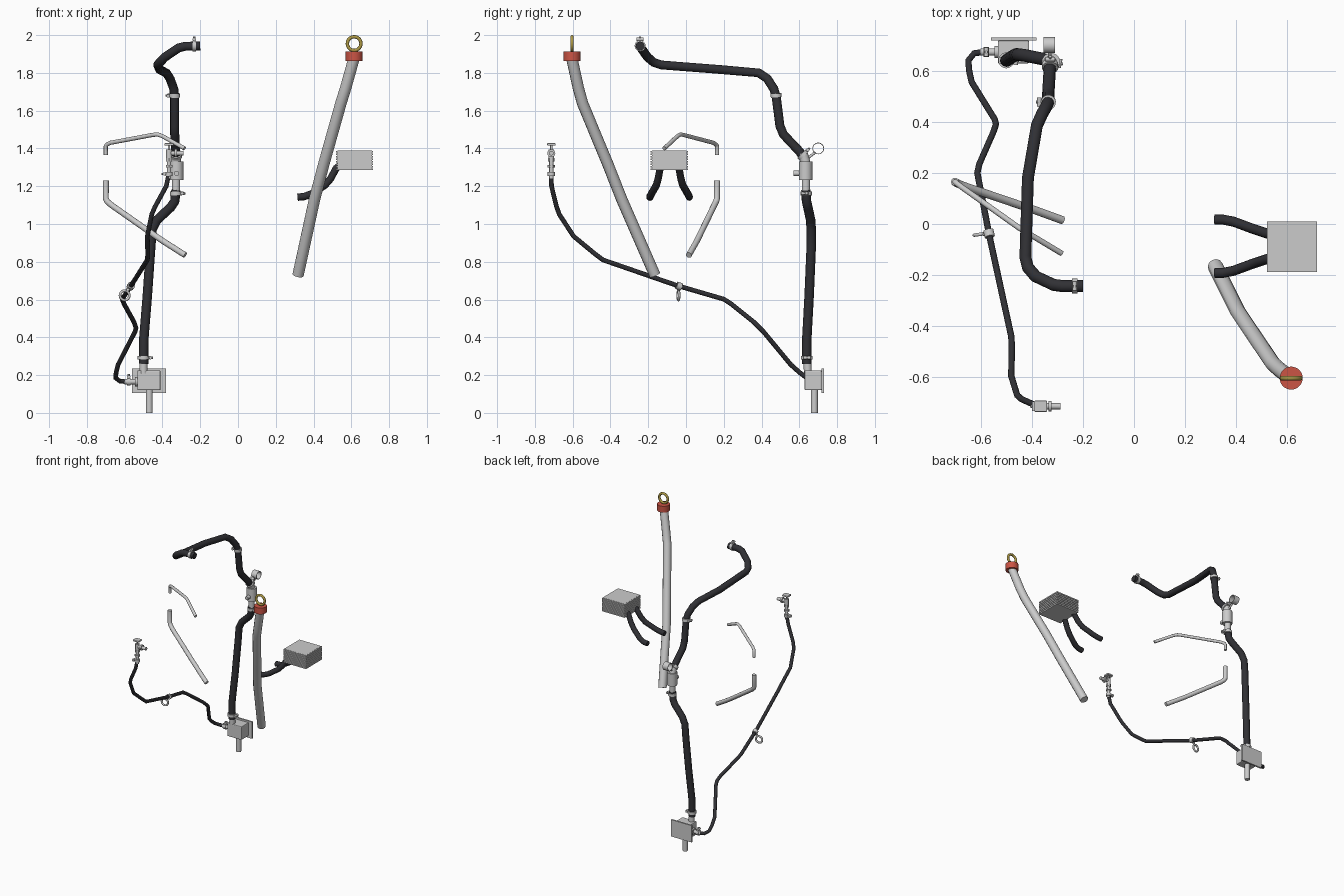
import bpy
from math import radians
from mathutils import Vector


def mat(name, col):
    m = bpy.data.materials.new(name)
    m.diffuse_color = (*col, 1)
    return m


RUBBER = mat("rubber", (0.03, 0.03, 0.035))
RED = mat("red", (0.6, 0.09, 0.06))
BRASS = mat("brass", (0.42, 0.32, 0.06))


def finish(name, m=None, smooth=True):
    o = bpy.context.object
    o.name = name
    if m:
        o.data.materials.append(m)
    if smooth:
        bpy.ops.object.shade_smooth_by_angle(angle=radians(40))
    return o


def tube(name, pts, r, m=None):
    c = bpy.data.curves.new(name, 'CURVE')
    c.dimensions = '3D'
    c.bevel_depth = r
    c.bevel_resolution = 4
    c.use_fill_caps = True
    s = c.splines.new('POLY')
    s.points.add(len(pts) - 1)
    for p, q in zip(s.points, pts):
        p.co = (*q, 1)
    o = bpy.data.objects.new(name, c)
    bpy.context.collection.objects.link(o)
    bpy.ops.object.select_all(action='DESELECT')
    o.select_set(True)
    bpy.context.view_layer.objects.active = o
    bpy.ops.object.convert(target='MESH')
    return finish(name, m)


def rod(name, a, b, r, m=None, sides=20):
    a, b = Vector(a), Vector(b)
    bpy.ops.mesh.primitive_cylinder_add(
        vertices=sides, radius=r, depth=(b - a).length, location=(a + b) / 2,
        rotation=(b - a).to_track_quat('Z', 'Y').to_euler())
    return finish(name, m)


def box(name, lo, hi, bevel=0.0):
    lo, hi = Vector(lo), Vector(hi)
    bpy.ops.mesh.primitive_cube_add(size=1, location=(lo + hi) / 2)
    o = finish(name, smooth=False)
    o.dimensions = hi - lo
    bpy.ops.object.transform_apply(location=False, rotation=False, scale=True)
    if bevel:
        b = o.modifiers.new("bevel", 'BEVEL')
        b.width, b.segments = bevel, 2
    return o


def ring(name, loc, rot, R, r, m=None):
    bpy.ops.mesh.primitive_torus_add(location=loc, rotation=rot, major_radius=R, minor_radius=r,
                                     major_segments=28, minor_segments=10)
    return finish(name, m)


def clamp(name, loc, axis, r, ear):
    # band round the hose with a screw housing on one side
    p, d, e = Vector(loc), Vector(axis).normalized(), Vector(ear).normalized()
    rod(name + "_band", p - d * 0.01, p + d * 0.01, r)
    s = d.cross(e)
    c = p + e * (r + 0.006)
    rod(name + "_screw", c - s * 0.018, c + s * 0.018, 0.009, sides=10)
    rod(name + "_ear", p + e * r, p + e * (r + 0.02), 0.006, sides=8)


# Sump box, wall plate, drain and outlets
box("pump_box", (-.533, .628, .12), (-.41, .718, .225), .006)
box("wall_plate", (-.56, .718, .105), (-.382, .73, .235))
rod("drain_pipe", (-.47, .68, 0), (-.47, .68, .13), .018)
rod("riser_stub", (-.50, .645, .21), (-.50, .642, .31), .021)
rod("side_stub", (-.52, .673, .165), (-.60, .673, .165), .014)
rod("side_flange", (-.545, .673, .165), (-.533, .673, .165), .024)

# Main hose, lower and upper runs
tube("lower_hose", [(-.50, .64, .26), (-.498, .64, .40), (-.48, .652, .62), (-.462, .663, .88),
                    (-.455, .663, .97), (-.43, .66, 1.02), (-.355, .645, 1.09),
                    (-.335, .638, 1.12), (-.328, .635, 1.18)], .025, RUBBER)
tube("upper_hose", [(-.328, .632, 1.34), (-.33, .60, 1.385), (-.335, .515, 1.475),
                    (-.335, .497, 1.52), (-.335, .478, 1.67), (-.34, .465, 1.715),
                    (-.36, .43, 1.77), (-.38, .385, 1.80), (-.415, .18, 1.818),
                    (-.425, -.13, 1.842), (-.415, -.17, 1.855), (-.385, -.205, 1.885),
                    (-.315, -.238, 1.932), (-.28, -.243, 1.941), (-.2, -.243, 1.942)], .024, RUBBER)
clamp("lower_clamp", (-.50, .64, .292), (0, 0, 1), .031, (1, 0, 0))
clamp("valve_clamp", (-.328, .636, 1.162), (0, 0, 1), .031, (1, -.2, 0))
clamp("upper_clamp", (-.335, .477, 1.68), (0, .1, -1), .029, (-1, 0, 0))
clamp("end_clamp", (-.232, -.243, 1.943), (1, 0, 0), .029, (0, 0, 1))

# Check valve with side port and gauge
rod("valve_lower_neck", (-.328, .635, 1.17), (-.328, .635, 1.24), .022)
rod("valve_body", (-.325, .633, 1.232), (-.325, .633, 1.33), .036)
rod("valve_upper_neck", (-.328, .634, 1.32), (-.328, .618, 1.375), .026)
rod("valve_port", (-.325, .61, 1.268), (-.325, .568, 1.268), .014)
clamp("valve_top_clamp", (-.328, .618, 1.365), (0, -.7, .7), .032, (0, .7, .7))
rod("gauge_stem", (-.33, .64, 1.345), (-.33, .685, 1.38), .007, sides=10)
g = rod("gauge_ring", (-.355, .70, 1.40), (-.31, .70, 1.40), .031, sides=28)
# open the gauge ring by replacing its caps with wall thickness
import bmesh
bm = bmesh.new()
bm.from_mesh(g.data)
bmesh.ops.delete(bm, geom=[f for f in bm.faces if len(f.verts) > 4], context='FACES')
bm.to_mesh(g.data)
bm.free()
g.modifiers.new("wall", 'SOLIDIFY').thickness = .004

# Thin supply hose
tube("supply_hose", [(-.585, .673, .165), (-.625, .668, .168), (-.648, .64, .185), (-.645, .60, .215),
                     (-.635, .555, .255), (-.545, .41, .43), (-.54, .39, .45), (-.55, .36, .48),
                     (-.605, .235, .58), (-.613, .20, .602), (-.565, -.05, .675), (-.48, -.44, .81),
                     (-.478, -.48, .84), (-.48, -.595, .935), (-.457, -.67, 1.05),
                     (-.44, -.685, 1.09), (-.38, -.712, 1.20), (-.367, -.713, 1.26)], .0125, RUBBER)
clamp("supply_clamp", (-.578, .673, .165), (1, 0, 0), .02, (0, 0, 1))

# Hanging clip on the supply hose
rod("clip_band", (-.57, -.025, .667), (-.564, -.05, .676), .02)
rod("clip_stem", (-.57, -.038, .665), (-.588, -.04, .645), .008, sides=10)
ring("clip_ring", (-.60, -.04, .622), (radians(90), 0, radians(8)), .025, .007)

# Hose tap
x, y = -.365, -.713
rod("tap_stem", (x, y, 1.24), (x, y, 1.36), .011)
clamp("tap_clamp", (x, y, 1.265), (0, 0, 1), .019, (-1, 0, 0))
rod("tap_collar", (x, y, 1.298), (x, y, 1.312), .02, sides=6)
rod("tap_nut", (x, y, 1.33), (x, y, 1.35), .018, sides=6)
rod("tap_body", (x, y, 1.35), (x, y, 1.395), .015)
rod("tap_spout", (x, y, 1.375), (-.288, y, 1.375), .012)
rod("tap_spout_collar", (-.335, y, 1.375), (-.322, y, 1.375), .021)
rod("tap_spindle", (x, y, 1.39), (x, y, 1.425), .006, sides=10)
box("tap_handle", (x - .025, y - .022, 1.415), (x + .025, y + .022, 1.428), .004)

# Grey bent pipes
tube("upper_pipe", [(-.70, .165, 1.365), (-.70, .165, 1.41), (-.695, .16, 1.42), (-.675, .145, 1.43),
                    (-.45, -.015, 1.472), (-.425, -.03, 1.474), (-.40, -.045, 1.465),
                    (-.283, -.115, 1.40)], .011)
tube("lower_pipe", [(-.70, .165, 1.23), (-.70, .164, 1.135), (-.693, .16, 1.12), (-.67, .15, 1.10),
                    (-.42, .065, .925), (-.39, .055, .905), (-.28, .015, .835)], .016)

# Large tube with lifting cap
tube("large_tube", [(.318, -.165, .73), (.405, -.34, 1.13), (.455, -.415, 1.32), (.545, -.548, 1.64),
                    (.57, -.57, 1.72), (.615, -.605, 1.88)], .03)
rod("tube_cap", (.615, -.603, 1.863), (.615, -.603, 1.912), .045, RED, 28)
ring("lifting_ring", (.615, -.603, 1.955), (radians(90), 0, 0), .036, .009, BRASS)

# Finned exchanger and its two hoses
box("exchanger_core", (.526, -.18, 1.287), (.709, .003, 1.388))
for i in range(8):
    z = 1.285 + i * .0132
    box("fin_%d" % (i + 1), (.52, -.187, z), (.715, .01, z + .0095))
for n, s in (("left", 1), ("right", -1)):
    tube("exchanger_hose_" + n, [(.315, -.087 + s * .104, 1.142), (.35, -.087 + s * .104, 1.145),
                                 (.39, -.087 + s * .096, 1.16), (.46, -.087 + s * .07, 1.205),
                                 (.49, -.087 + s * .06, 1.24), (.52, -.087 + s * .05, 1.295),
                                 (.54, -.087 + s * .047, 1.31)], .0195, RUBBER)
